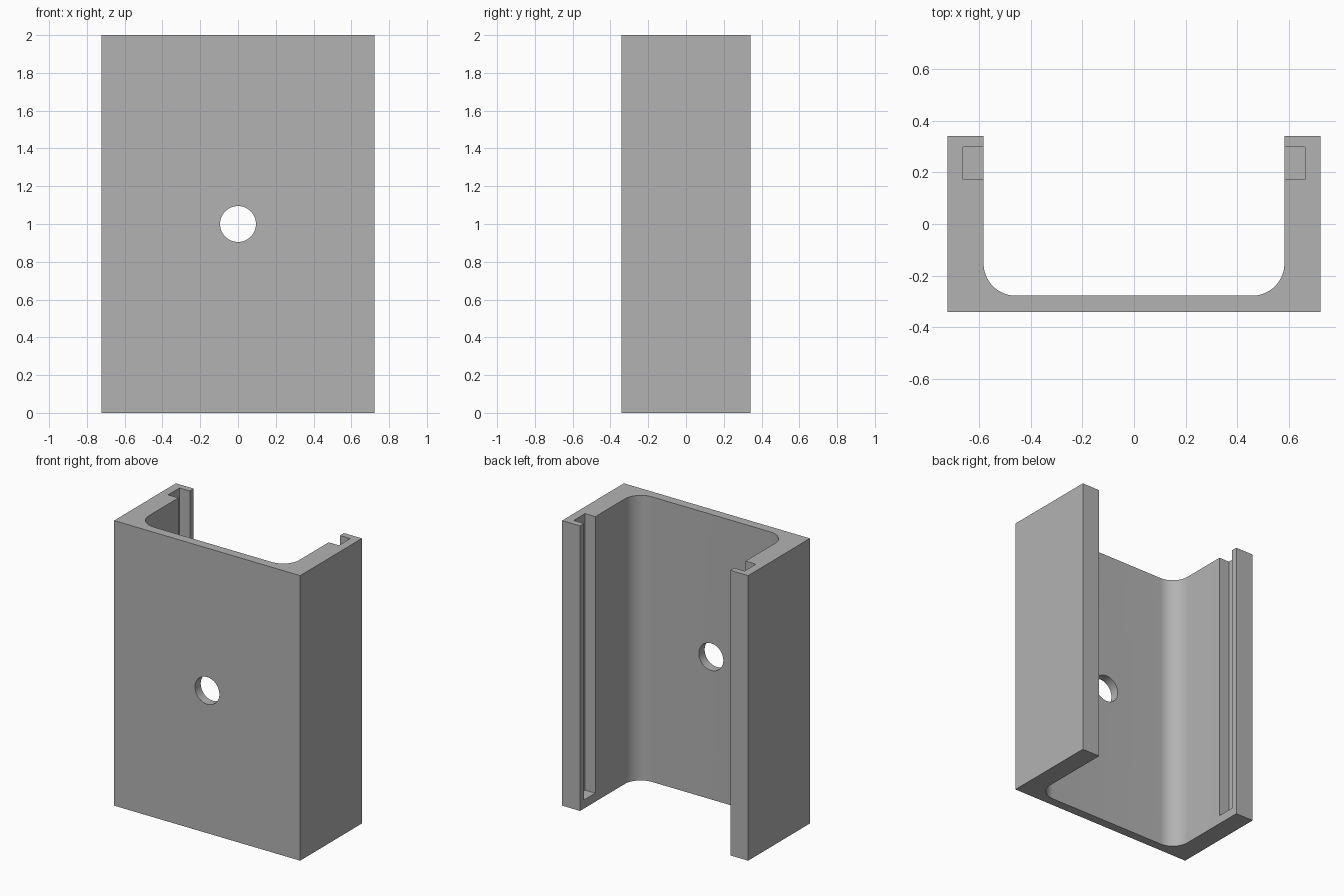
import bpy
import bmesh
from math import cos, sin, pi

cube = bpy.data.objects.get("Cube")
if cube:
    bpy.data.objects.remove(cube, do_unlink=True)

# Overall sizes
HALF_W, HALF_D, HEIGHT = 0.722, 0.342, 2.0
INNER_X, INNER_Y, FILLET = 0.583, -0.278, 0.125
FLOOR = 0.06

grey = bpy.data.materials.new("plain grey")
grey.use_nodes = True
colour = (0.45, 0.45, 0.45, 1)
grey.diffuse_color = colour
grey.node_tree.nodes["Principled BSDF"].inputs["Base Color"].default_value = colour


def finish(name, bm):
    bmesh.ops.recalc_face_normals(bm, faces=bm.faces)
    mesh = bpy.data.meshes.new(name)
    bm.to_mesh(mesh)
    bm.free()
    mesh.materials.append(grey)
    obj = bpy.data.objects.new(name, mesh)
    bpy.context.collection.objects.link(obj)
    return obj


def extrude_outline(name, outline, height):
    bm = bmesh.new()
    face = bm.faces.new([bm.verts.new((x, y, 0)) for x, y in outline])
    top = bmesh.ops.extrude_face_region(bm, geom=[face])["geom"]
    verts = [v for v in top if isinstance(v, bmesh.types.BMVert)]
    bmesh.ops.translate(bm, verts=verts, vec=(0, 0, height))
    return finish(name, bm)


def box_cutter(name, low, high):
    bm = bmesh.new()
    bmesh.ops.create_cube(bm, size=1)
    for v in bm.verts:
        v.co = [lo if c < 0 else hi for c, lo, hi in zip(v.co, low, high)]
    return finish(name, bm)


# U-shaped channel with rounded inner corners
steps = 16
right_half = [(HALF_W, -HALF_D), (HALF_W, HALF_D), (INNER_X, HALF_D)]
for i in range(steps + 1):
    a = pi / 2 * i / steps
    right_half.append((INNER_X - FILLET + FILLET * cos(a),
                       INNER_Y + FILLET - FILLET * sin(a)))
outline = right_half + [(-x, y) for x, y in reversed(right_half)]
channel = extrude_outline("channel_bracket", outline, HEIGHT)

# Slide-in grooves, open at the top and stopped above the bottom
cutters = [
    box_cutter("groove_cutter_left", (0.5, 0.172, FLOOR), (0.663, 0.298, HEIGHT + 0.1)),
    box_cutter("groove_cutter_right", (-0.663, 0.172, FLOOR), (-0.5, 0.298, HEIGHT + 0.1)),
]

# Round screw hole through the front plate
hole = extrude_outline("hole_cutter", [(0.095 * cos(2 * pi * i / 48), 0.095 * sin(2 * pi * i / 48))
                                       for i in range(48)], 0.3)
hole.rotation_euler.x = pi / 2
hole.location = (0, INNER_Y + 0.1, HEIGHT / 2)
cutters.append(hole)

# Apply the cuts
bpy.context.view_layer.objects.active = channel
channel.select_set(True)
for cutter in cutters:
    cut = channel.modifiers.new(cutter.name, "BOOLEAN")
    cut.operation = "DIFFERENCE"
    cut.solver = "EXACT"
    cut.object = cutter
    bpy.ops.object.modifier_apply(modifier=cut.name)
    bpy.data.objects.remove(cutter, do_unlink=True)

bpy.ops.object.select_all(action="DESELECT")
channel.select_set(True)
bpy.ops.object.shade_smooth_by_angle(angle=pi / 6)
